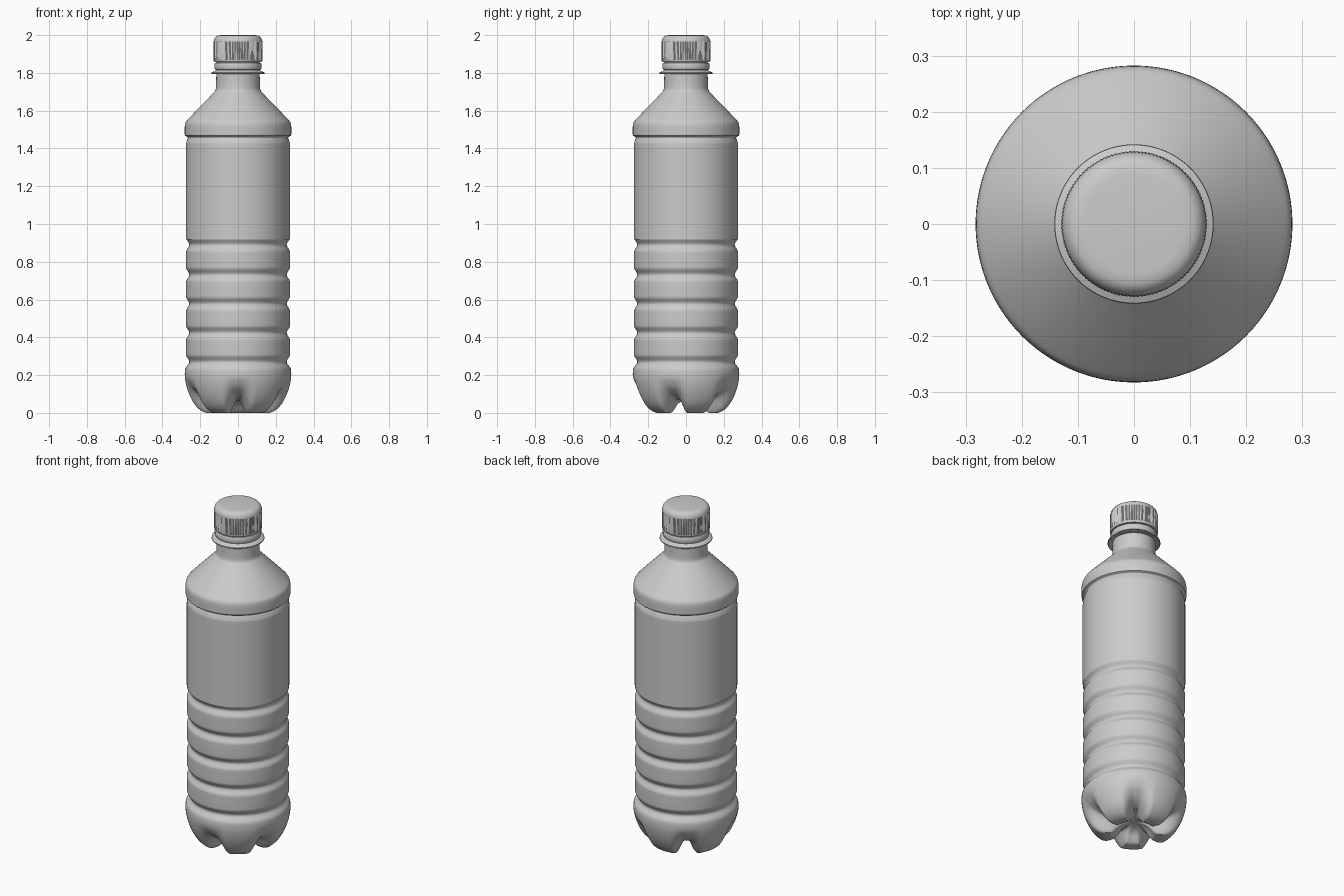
import bpy, bmesh, math

if "Cube" in bpy.data.objects:
    bpy.data.objects.remove(bpy.data.objects["Cube"])


def smooth_curve(pts, n=3):
    """Catmull-Rom resampling of a radius/height profile."""
    out = []
    for i in range(len(pts) - 1):
        a, b = pts[max(i - 1, 0)], pts[i]
        c, d = pts[i + 1], pts[min(i + 2, len(pts) - 1)]
        for k in range(n):
            t = k / n
            out.append(tuple(0.5 * (2 * q + (r - p) * t + (2 * p - 5 * q + 4 * r - s) * t * t
                                    + (3 * q - p - 3 * r + s) * t ** 3)
                             for p, q, r, s in zip(a, b, c, d)))
    return out + [pts[-1]]


def lathe(name, profile_at, segs, angle=35):
    """Revolve a profile that may change with the angle; (0, z) ends close up."""
    bm = bmesh.new()
    rings = []
    for i in range(segs):
        th = 2 * math.pi * i / segs - math.pi / 2
        rings.append([bm.verts.new((abs(r) * math.cos(th), abs(r) * math.sin(th), z))
                      for r, z in profile_at(i, th)])
    for i in range(segs):
        a, b = rings[i], rings[(i + 1) % segs]
        for j in range(len(a) - 1):
            bm.faces.new((a[j], b[j], b[j + 1], a[j + 1]))
    bmesh.ops.remove_doubles(bm, verts=bm.verts, dist=1e-5)
    bmesh.ops.recalc_face_normals(bm, faces=bm.faces)
    me = bpy.data.meshes.new(name)
    bm.to_mesh(me)
    bm.free()
    ob = bpy.data.objects.new(name, me)
    bpy.context.collection.objects.link(ob)
    bpy.ops.object.select_all(action='DESELECT')
    ob.select_set(True)
    bpy.context.view_layer.objects.active = ob
    bpy.ops.object.shade_smooth_by_angle(angle=math.radians(angle))
    return ob


# Five-footed base: foot and valley profiles blended around the axis
foot = smooth_curve([(0, .065), (.04, .06), (.075, .045), (.10, .02), (.12, .003), (.145, 0),
                     (.17, .001), (.2, .015), (.23, .045), (.253, .085), (.27, .13),
                     (.28, .175), (.282, .205)])
valley = smooth_curve([(0, .065), (.04, .065), (.075, .066), (.10, .068), (.12, .07), (.14, .073),
                       (.16, .078), (.18, .085), (.205, .097), (.23, .115), (.256, .14),
                       (.277, .178), (.282, .205)])

# Ribbed wall, label panel, shoulder and neck
wall = [(.282, .205), (.279, .235)]
for g in (.27, .424, .578, .732, .89):
    if g > .3:
        wall += [(.275, g - .05), (.273, g - .03)]
    wall += [(.262, g - .012), (.258, g), (.262, g + .012), (.273, g + .03), (.275, g + .05)]
wall += [(.275, 1.18), (.275, 1.40), (.274, 1.43), (.268, 1.448), (.265, 1.456), (.270, 1.463),
         (.281, 1.468), (.282, 1.49), (.282, 1.515), (.278, 1.537), (.262, 1.557), (.2, 1.622),
         (.132, 1.692), (.119, 1.71), (.116, 1.735), (.115, 1.79)]
wall = smooth_curve(wall)[1:]
neck = [(.115, 1.798), (.138, 1.794), (.142, 1.797), (.141, 1.802), (.122, 1.81), (.115, 1.814),
        (.113, 1.82), (.113, 1.95), (.10, 1.95), (.10, 1.82)]


def body_profile(i, th):
    d = (th + math.pi / 2) % (2 * math.pi / 5)
    d = math.degrees(min(d, 2 * math.pi / 5 - d))
    t = min(max((21 - d) / 18, 0), 1)
    w = t * t * (3 - 2 * t)
    base = [tuple(p + (q - p) * w for p, q in zip(a, b)) for a, b in zip(foot, valley)]
    return base + wall + neck


lathe("bottle_body", body_profile, 180)

# Label sleeve
lathe("label", lambda i, th: [(.2758, .93), (.2758, 1.41)], 128)

# Tamper band under the cap
band = [(.114, 1.816), (.122, 1.817), (.125, 1.824), (.125, 1.846), (.121, 1.853), (.114, 1.854)]
lathe("tamper_band", lambda i, th: band + band[:1], 128)


# Screw cap with fine vertical grip ribs and a hollow underside
def cap_profile(i, th):
    r = .130 if i % 4 < 2 else .1275
    return [(0, 1.96), (.114, 1.96), (.114, 1.858), (.124, 1.858), (.129, 1.864), (.129, 1.868),
            (r, 1.872), (r, 1.962), (.1275, 1.972), (.124, 1.983), (.117, 1.992), (.107, 1.998),
            (.09, 2.0), (0, 2.0)]


lathe("cap", cap_profile, 480, 40)
